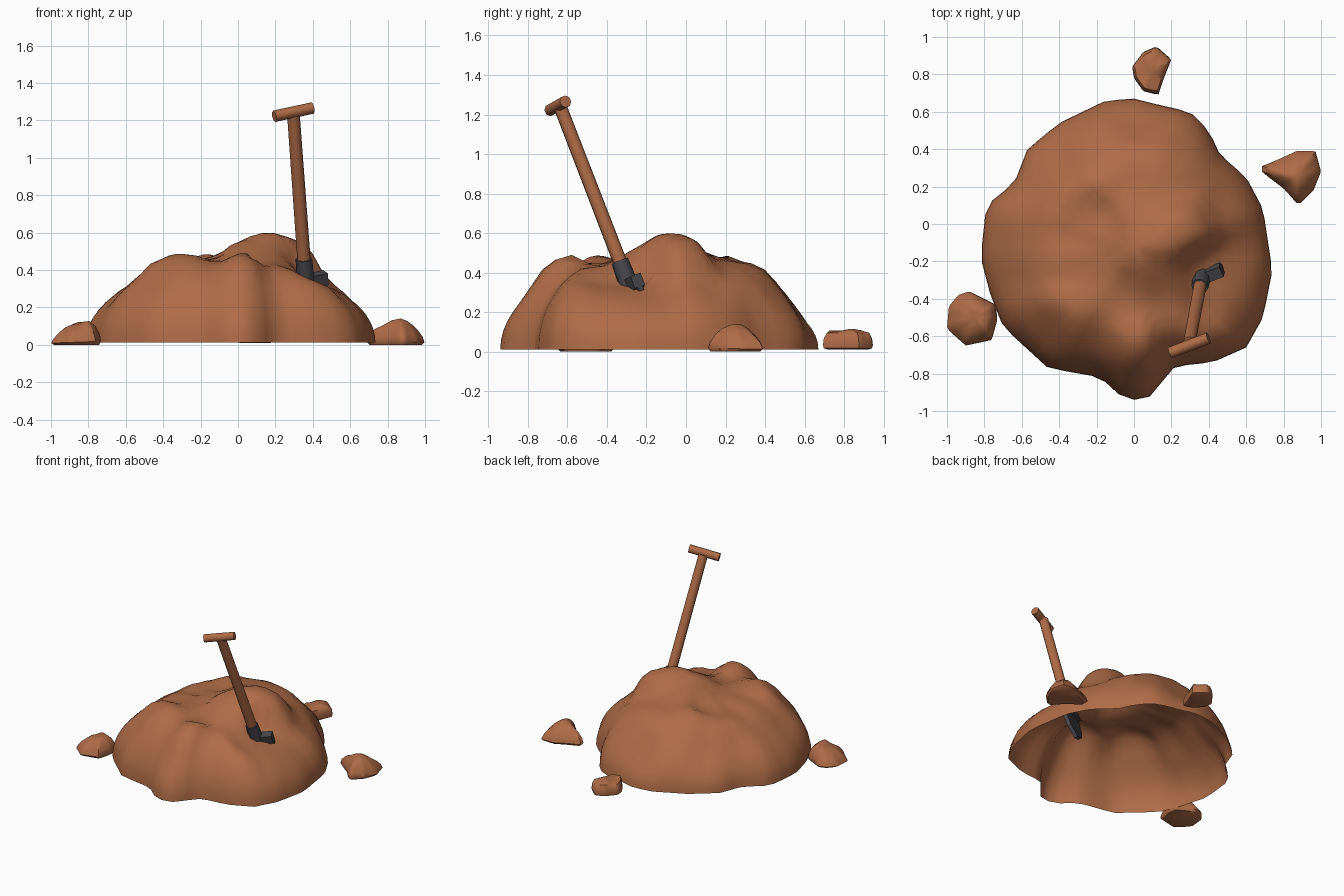
import bpy, bmesh, math, random
from mathutils import Vector, Matrix, noise

if "Cube" in bpy.data.objects:
    bpy.data.objects.remove(bpy.data.objects["Cube"])

random.seed(4)


def material(name, rgb):
    m = bpy.data.materials.new(name)
    m.diffuse_color = (*rgb, 1)
    m.use_nodes = True
    m.node_tree.nodes["Principled BSDF"].inputs["Base Color"].default_value = m.diffuse_color
    return m


earth = material("brown_earth", (0.43, 0.150, 0.063))
metal = material("dark_metal", (0.065, 0.063, 0.072))


def finish(bm, name, mat, angle):
    bmesh.ops.recalc_face_normals(bm, faces=bm.faces[:])
    me = bpy.data.meshes.new(name)
    bm.to_mesh(me)
    bm.free()
    me.materials.append(mat)
    ob = bpy.data.objects.new(name, me)
    bpy.context.collection.objects.link(ob)
    bpy.ops.object.select_all(action='DESELECT')
    ob.select_set(True)
    bpy.context.view_layer.objects.active = ob
    bpy.ops.object.shade_smooth_by_angle(angle=math.radians(angle))
    return ob


def radius_at(outline, centre, ang):
    """Distance from the centre to a closed outline in direction ang."""
    d = Vector((math.cos(ang), math.sin(ang)))
    best = 0.01
    for i, p in enumerate(outline):
        a = Vector(p) - centre
        e = Vector(outline[(i + 1) % len(outline)]) - centre - a
        den = d.x * e.y - d.y * e.x
        if abs(den) < 1e-9:
            continue
        t = (a.x * e.y - a.y * e.x) / den
        u = (a.x * d.y - a.y * d.x) / den
        if t > 0 and -1e-6 <= u <= 1 + 1e-6:
            best = max(best, t)
    return best


def heap(name, outline, centre, height, levels, segs, closed, angle):
    """Rings shrinking from the outline to the top; height(x, y, level)."""
    c = Vector(centre)
    bm = bmesh.new()
    rings = []
    for lv in levels:
        ring = []
        for i in range(segs):
            a = 2 * math.pi * i / segs
            r = radius_at(outline, c, a) * lv[0]
            x, y = c.x + r * math.cos(a), c.y + r * math.sin(a)
            ring.append(bm.verts.new((x, y, height(x, y, lv))))
        rings.append(ring)
    for lo, hi in zip(rings, rings[1:]):
        for i in range(segs):
            j = (i + 1) % segs
            bm.faces.new((lo[i], lo[j], hi[j], hi[i]))
    top = bm.verts.new((c.x, c.y, height(c.x, c.y, (0, 1))))
    for i in range(segs):
        bm.faces.new((rings[-1][i], rings[-1][(i + 1) % segs], top))
    if closed:
        bm.faces.new(rings[0][::-1])
    return finish(bm, name, earth, angle)


# mound: open-bottomed lumpy shell, with a peak, a nose and a rear ledge
MOUND = [(0, .67), (-.15, .66), (-.4, .54), (-.57, .4), (-.64, .22), (-.79, .1),
         (-.82, -.18), (-.77, -.37), (-.7, -.55), (-.46, -.77), (-.18, -.82),
         (-.05, -.94), (.07, -.94), (.22, -.76), (.42, -.74), (.6, -.66),
         (.69, -.5), (.74, -.25), (.69, .08), (.6, .25), (.46, .37), (.4, .5),
         (.3, .6), (.12, .64)]
LUMPS = [(.15, -.11, .6), (.29, 0, .555), (0, 0, .52), (-.15, 0, .44),
         (0, -.68, .45), (-.15, -.6, .39), (-.35, -.47, .46), (-.46, -.2, .40),
         (-.65, -.15, .26), (.25, -.6, .36), (.42, -.25, .31), (.2, -.35, .43),
         (0, -.4, .43), (.42, -.62, .30), (.6, -.2, .23), (0, .22, .45),
         (.25, .22, .40), (.1, .42, .39), (-.22, .25, .455), (-.4, .15, .40),
         (.5, .1, .29), (.03, .55, .18), (.3, .5, .2), (-.45, .38, .18),
         (-.5, -.58, .27), (.55, -.45, .26), (0, -.86, .21), (-.25, -.28, .43),
         (-.3, .03, .40), (.1, -.25, .52), (.4, -.45, .31), (-.6, .08, .28),
         (-.05, .38, .42), (-.25, .42, .30), (.36, .33, .31)]
MC = Vector((0, -.12))


def dome(t):
    return math.sqrt(max(0, 1 - t ** 2.5))


def mound_t(x, y):
    d = Vector((x, y)) - MC
    return d.length / radius_at(MOUND, MC, math.atan2(d.y, d.x))


PLATEAU = [(x, y, z / dome(min(.97, mound_t(x, y)))) for x, y, z in LUMPS]


def mound_height(x, y, lv):
    ws = hs = 0
    for px, py, pz in PLATEAU:
        w = math.exp(-((x - px) ** 2 + (y - py) ** 2) / (2 * .075 ** 2)) + 1e-6
        ws += w
        hs += w * pz
    rough = .015 * noise.noise(Vector((x * 6, y * 6, 1)))
    return .012 + (hs / ws + rough) * dome(lv[0])


ts = [1, .995, .98, .955, .92, .87, .81, .74, .66, .57, .48, .38, .28, .18, .09]
heap("dirt_mound", MOUND, MC, mound_height, [(t, 1) for t in ts], 60, False, 60)

# loose clods: closed stones, one flat-topped and two peaked
FLAT = [(.8, .1), (.97, .16), (1, .3), (.97, .6), (.85, .88), (.55, .97), (.28, 1)]
PEAK = [(.9, 0), (1, .12), (.93, .35), (.75, .62), (.5, .87), (.25, .98)]
CLODS = [
    ("back_clod", [(.12, .95), (.2, .88), (.16, .78), (.13, .69), (.05, .71),
                   (0, .78), (-.01, .84), (.05, .92)], (.09, .82), .11, (0, 0), FLAT),
    ("right_clod", [(.66, .3), (.76, .34), (.87, .39), (.97, .39), (1, .28),
                    (.96, .18), (.88, .1), (.8, .19), (.72, .25)],
     (.87, .25), .13, (-.05, -.05), PEAK),
    ("left_clod", [(-.88, -.36), (-.74, -.43), (-.73, -.51), (-.76, -.62),
                   (-.9, -.65), (-1, -.56), (-.99, -.44), (-.94, -.38)],
     (-.85, -.5), .125, (.3, 0), PEAK)]
for name, outline, c, h, lean, levels in CLODS:
    def clod_height(x, y, lv, c=c, h=h, lean=lean):
        tilt = lean[0] * (x - c[0]) + lean[1] * (y - c[1])
        rough = .02 * noise.noise(Vector((x * 11, y * 11, 3)))
        return max(0, h * lv[1] + (tilt + rough) * lv[1])
    heap(name, outline, c, clod_height, levels, 40, True, 50)


# shovel: rods run between two points
def rod(name, a, b, r1, r2, sides, mat):
    a, b = Vector(a), Vector(b)
    bm = bmesh.new()
    bmesh.ops.create_cone(bm, cap_ends=True, segments=sides, radius1=r1,
                          radius2=r2, depth=(b - a).length)
    rot = (b - a).to_track_quat('Z', 'Y').to_matrix().to_4x4()
    bm.transform(Matrix.Translation((a + b) / 2) @ rot)
    return finish(bm, name, mat, 50)


foot, head = Vector((.358, -.305, .38)), Vector((.296, -.635, 1.235))
rod("shovel_handle", foot, head, .036, .034, 10, earth)
rod("shovel_grip", (.194, -.688, 1.222), (.398, -.61, 1.266), .031, .031, 8, earth)
axis = (foot - head).normalized()
rod("blade_socket", foot - axis * .085, foot + axis * .06, .045, .05, 8, metal)

# blade: pointed plate with a thick folded shoulder, mostly buried
side = Vector((.21, .085, .046))
side = (side - axis * side.dot(axis)).normalized()
out = axis.cross(side)
frame = Matrix((side, out, axis)).transposed().to_4x4()
frame.translation = foot


def plate(name, half, y0, y1):
    pts = half + [(-x, z) for x, z in reversed(half) if x > 0]
    bm = bmesh.new()
    f = bm.faces.new([bm.verts.new((x, y0, z)) for x, z in pts])
    ext = bmesh.ops.extrude_face_region(bm, geom=[f])
    for v in ext["geom"]:
        if isinstance(v, bmesh.types.BMVert):
            v.co.y = y1
    bm.transform(frame)
    return finish(bm, name, metal, 30)


plate("shovel_blade", [(.12, .03), (.12, .2), (.085, .29), (0, .35)], -.014, .014)
plate("blade_shoulder", [(.12, .015), (.12, .08), (.04, .1)], -.03, .03)
